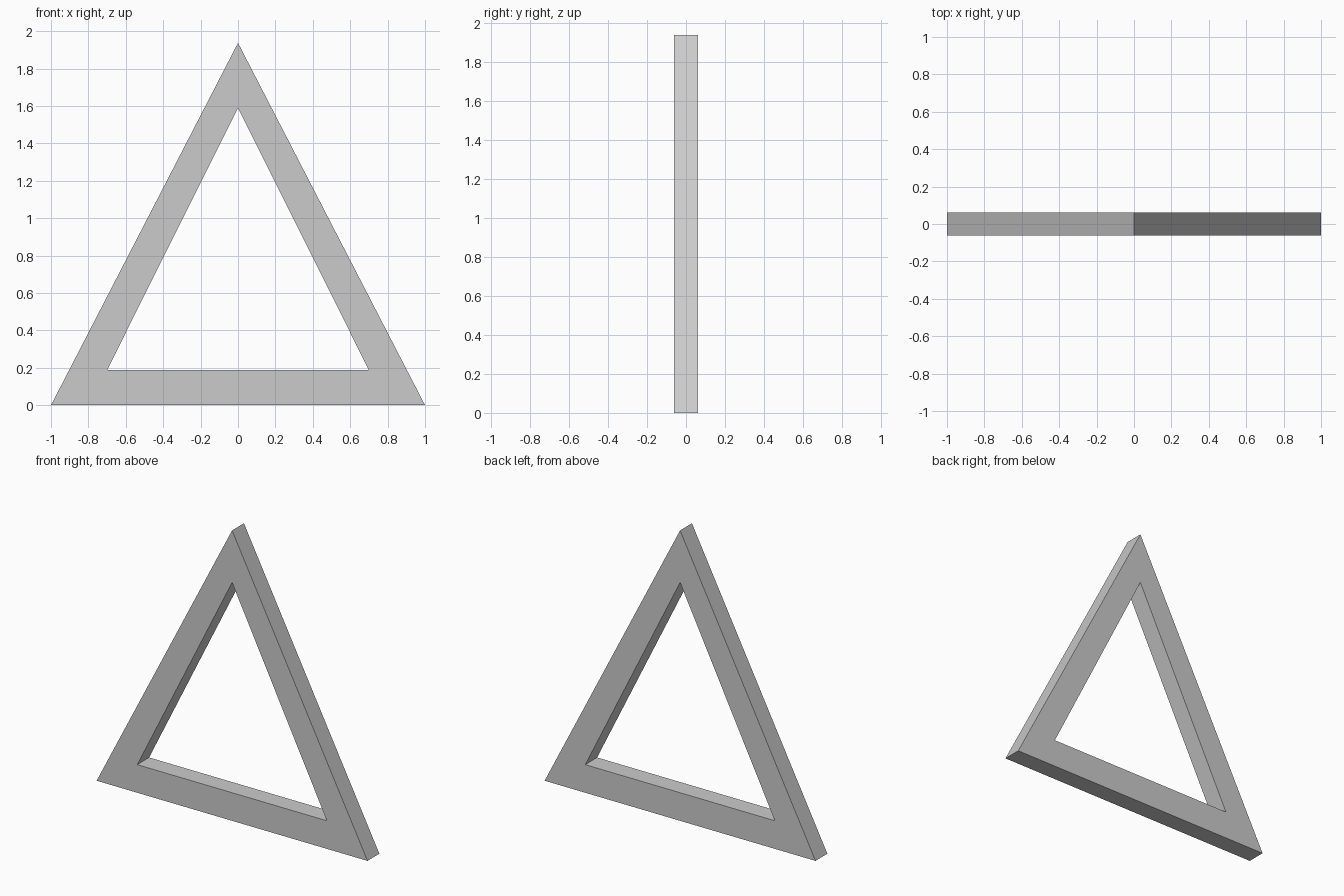
import bpy
import bmesh

if "Cube" in bpy.data.objects:
    bpy.data.objects.remove(bpy.data.objects["Cube"])

HALF_DEPTH = 0.0625
OUTER = [(-1.0, 0.0), (1.0, 0.0), (0.0, 1.9375)]
INNER = [(-0.70, 0.1875), (0.70, 0.1875), (0.0, 1.59)]

bm = bmesh.new()


def ring(profile, y):
    return [bm.verts.new((x, y, z)) for x, z in profile]


# Front and back outlines of the frame and its opening
front_out, front_in = ring(OUTER, -HALF_DEPTH), ring(INNER, -HALF_DEPTH)
back_out, back_in = ring(OUTER, HALF_DEPTH), ring(INNER, HALF_DEPTH)


# Bridge neighbouring outlines: front, inner wall, back, outer wall
loops = [front_out, front_in, back_in, back_out]
for a, b in zip(loops, loops[1:] + loops[:1]):
    for i in range(3):
        j = (i + 1) % 3
        bm.faces.new((a[i], a[j], b[j], b[i]))
bmesh.ops.recalc_face_normals(bm, faces=bm.faces)

# Triangular frame object
mesh = bpy.data.meshes.new("triangle_frame")
bm.to_mesh(mesh)
bm.free()
frame = bpy.data.objects.new("triangle_frame", mesh)
bpy.context.collection.objects.link(frame)
